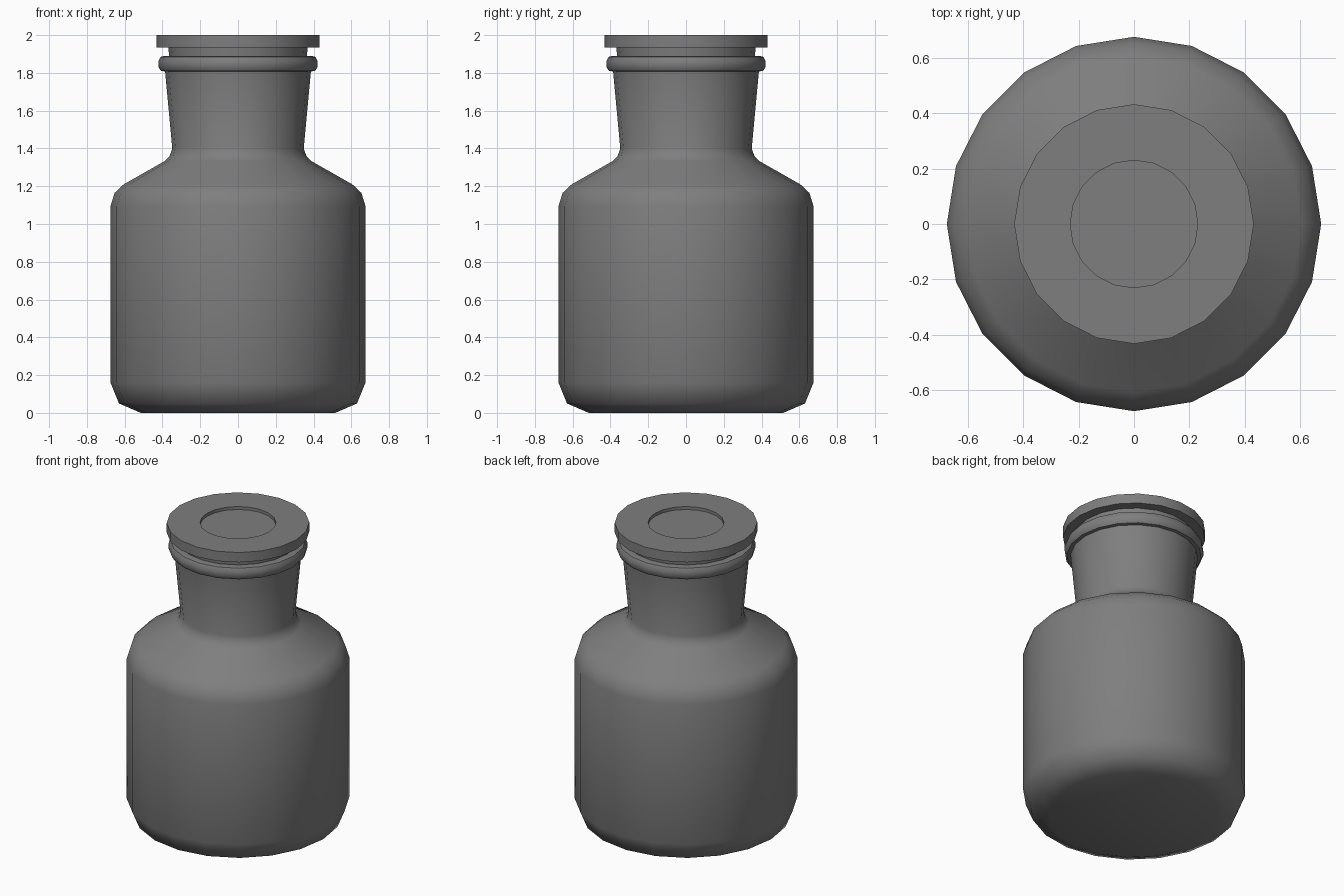
import bpy, bmesh, math

if "Cube" in bpy.data.objects:
    bpy.data.objects.remove(bpy.data.objects["Cube"])

SIDES = 20

# Dark grey glass
glass = bpy.data.materials.new("dark_glass")
glass.diffuse_color = (0.21, 0.21, 0.21, 1)
glass.use_nodes = True
glass.node_tree.nodes["Principled BSDF"].inputs["Base Color"].default_value = glass.diffuse_color


def lathe(name, profile, angle=40):
    """Revolve (radius, z) points around z; zero radius closes with a pole."""
    bm = bmesh.new()
    verts = [bm.verts.new((r, 0, z)) for r, z in profile]
    edges = [bm.edges.new(pair) for pair in zip(verts, verts[1:])]
    bmesh.ops.spin(bm, geom=verts + edges, cent=(0, 0, 0), axis=(0, 0, 1),
                   angle=2 * math.pi, steps=SIDES, use_duplicate=False)
    bmesh.ops.remove_doubles(bm, verts=bm.verts, dist=0.0005)
    bmesh.ops.recalc_face_normals(bm, faces=bm.faces)
    mesh = bpy.data.meshes.new(name)
    bm.to_mesh(mesh)
    bm.free()
    mesh.materials.append(glass)
    obj = bpy.data.objects.new(name, mesh)
    bpy.context.collection.objects.link(obj)
    bpy.ops.object.select_all(action='DESELECT')
    obj.select_set(True)
    bpy.context.view_layer.objects.active = obj
    bpy.ops.object.shade_smooth_by_angle(angle=math.radians(angle))
    return obj


# Bottle: rounded base, straight wall, sloped shoulder, flared neck, lip ring
lathe("bottle", [
    (0, 0.0), (0.515, 0.0), (0.63, 0.05), (0.675, 0.16),
    (0.675, 1.095), (0.653, 1.165), (0.605, 1.21),
    (0.385, 1.335), (0.362, 1.36), (0.348, 1.40),
    (0.386, 1.808), (0.408, 1.81), (0.421, 1.83), (0.421, 1.862),
    (0.41, 1.885), (0.39, 1.89), (0.36, 1.885),
    (0.32, 1.40), (0.325, 1.36)], 50)

# Stopper: tapered plug, flat cap and shallow round recess on top
lathe("stopper", [
    (0, 1.40), (0.315, 1.40), (0.369, 1.935), (0.432, 1.935),
    (0.432, 2.0), (0.23, 2.0), (0.23, 1.98), (0, 1.98)], 30)
